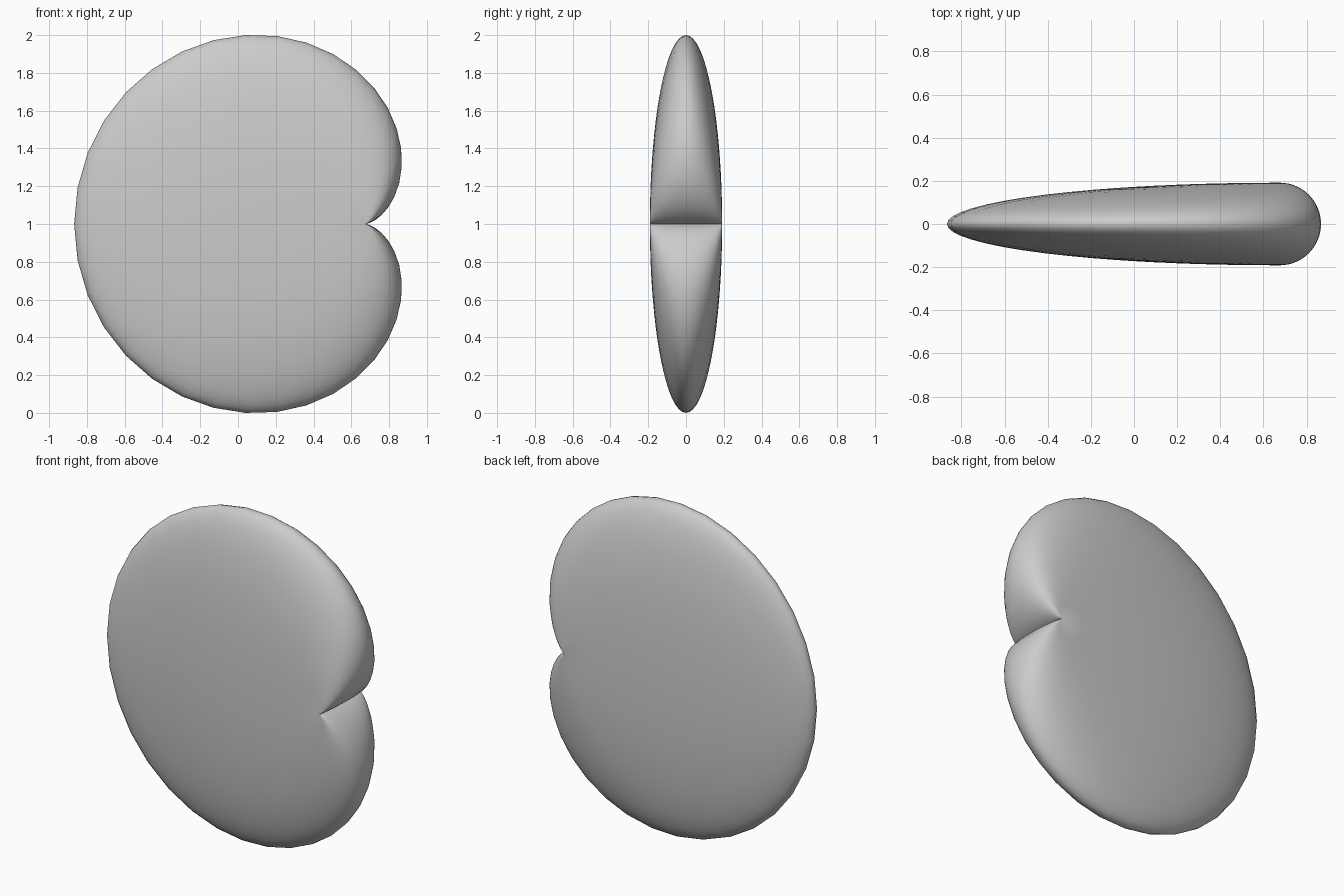
import bpy
import bmesh
from math import sin, cos, pi, atan2
from mathutils import Vector

cube = bpy.data.objects.get("Cube")
if cube:
    bpy.data.objects.remove(cube, do_unlink=True)

SEGMENTS = 50        # steps around the heart-shaped outline
RINGS = 32           # steps from back pole to front pole
SIZE = 0.7712        # cardioid scale
DEPTH = 0.1915       # half thickness at the cusp
CUSP = Vector((0.675, 0, 1))


def grey_material():
    mat = bpy.data.materials.new("plain_grey")
    mat.use_nodes = True
    colour = (0.6, 0.6, 0.6, 1)
    mat.diffuse_color = colour
    mat.node_tree.nodes["Principled BSDF"].inputs["Base Color"].default_value = colour
    return mat


# Half circle from pole to pole, spun around the y axis into a ball
bm = bmesh.new()
profile = []
for i in range(RINGS + 1):
    t = pi * i / RINGS - pi / 2
    profile.append(bm.verts.new((cos(t), sin(t), 0)))
edges = [bm.edges.new(pair) for pair in zip(profile, profile[1:])]
bmesh.ops.spin(bm, geom=profile + edges, cent=(0, 0, 0), axis=(0, 1, 0),
               angle=2 * pi, steps=SEGMENTS)
bmesh.ops.remove_doubles(bm, verts=bm.verts, dist=0.0005)
bmesh.ops.recalc_face_normals(bm, faces=bm.faces)

# Flatten the ball and bend its outline into a cardioid with a cusp on +x
for v in bm.verts:
    reach = SIZE * (1 - cos(atan2(v.co.z, v.co.x)))
    v.co = CUSP + Vector((v.co.x * reach, v.co.y * DEPTH, v.co.z * reach))

# Merge the flattened slivers along the crease
bmesh.ops.dissolve_degenerate(bm, dist=1e-5, edges=bm.edges)

mesh = bpy.data.meshes.new("cardioid_body")
bm.to_mesh(mesh)
bm.free()
mesh.materials.append(grey_material())

body = bpy.data.objects.new("cardioid_body", mesh)
bpy.context.collection.objects.link(body)
bpy.ops.object.select_all(action="DESELECT")
body.select_set(True)
bpy.context.view_layer.objects.active = body
bpy.ops.object.shade_smooth_by_angle(angle=pi / 3)
